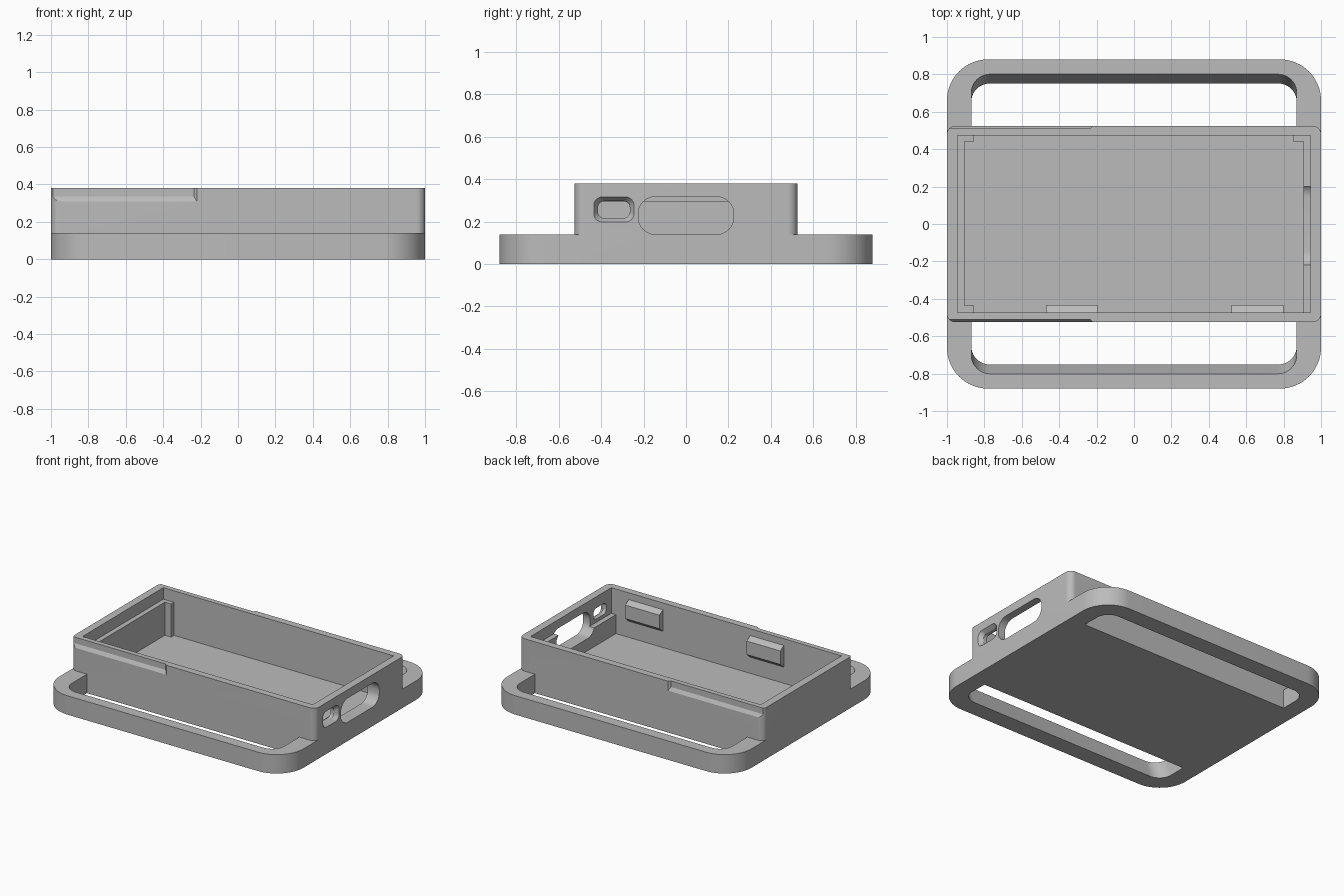
import bpy, bmesh, math

old = bpy.data.objects.get("Cube")
if old:
    bpy.data.objects.remove(old, do_unlink=True)

grey = bpy.data.materials.new("plain_grey")
grey.use_nodes = True
GREY = (0.5, 0.5, 0.5, 1)
grey.diffuse_color = GREY
grey.node_tree.nodes["Principled BSDF"].inputs["Base Color"].default_value = GREY


def rounded(u0, u1, v0, v1, r=0, steps=10):
    """Outline of a rectangle with rounded corners."""
    if r == 0:
        return [(u0, v0), (u1, v0), (u1, v1), (u0, v1)]
    pts = []
    centres = [(u1 - r, v1 - r), (u0 + r, v1 - r), (u0 + r, v0 + r), (u1 - r, v0 + r)]
    for k, (cu, cv) in enumerate(centres):
        for i in range(steps + 1):
            a = (k + i / steps) * math.pi / 2
            pts.append((cu + r * math.cos(a), cv + r * math.sin(a)))
    return pts


def loft(name, first, second):
    """Solid between two matching 3D loops."""
    bm = bmesh.new()
    a = [bm.verts.new(p) for p in first]
    b = [bm.verts.new(p) for p in second]
    bm.faces.new(a)
    bm.faces.new(b)
    for i in range(len(a)):
        j = (i + 1) % len(a)
        bm.faces.new((a[i], a[j], b[j], b[i]))
    bmesh.ops.recalc_face_normals(bm, faces=bm.faces)
    mesh = bpy.data.meshes.new(name)
    bm.to_mesh(mesh)
    bm.free()
    mesh.materials.append(grey)
    ob = bpy.data.objects.new(name, mesh)
    bpy.context.collection.objects.link(ob)
    return ob


def upright(name, outline, z0, z1, lean=0):
    """Extrude an XY outline upward, optionally leaning along y."""
    return loft(name, [(x, y + lean * z0, z0) for x, y in outline],
                [(x, y + lean * z1, z1) for x, y in outline])


def box(name, x0, x1, y0, y1, z0, z1):
    return upright(name, rounded(x0, x1, y0, y1), z0, z1)


def sideways(name, outer, x_outer, inner, x_inner):
    """Loft between YZ outlines at two x positions."""
    return loft(name, [(x_outer, y, z) for y, z in outer],
                [(x_inner, y, z) for y, z in inner])


def combine(target, tool, operation):
    mod = target.modifiers.new(operation, 'BOOLEAN')
    mod.operation = operation
    mod.solver = 'EXACT'
    mod.object = tool
    bpy.context.view_layer.objects.active = target
    bpy.ops.object.modifier_apply(modifier=mod.name)
    bpy.data.objects.remove(tool, do_unlink=True)


BASE_H, TOP, FLOOR, LEDGE = 0.14, 0.38, 0.05, 0.295
WALL_Y, IN_X, IN_Y = 0.525, 0.943, 0.473

# Base plate with a leaning strap slot on each long side
case = upright("strap_case", rounded(-1, 1, -0.88, 0.88, 0.22, 16), 0, BASE_H)
for s in (1, -1):
    edges = sorted((s * 0.38, s * 0.752))
    slot = upright("slot_cutter", rounded(-0.87, 0.87, *edges, 0.1), -0.05, 0.19, s * 0.35)
    combine(case, slot, 'DIFFERENCE')

# Open tray body
combine(case, upright("body", rounded(-1, 1, -WALL_Y, WALL_Y, 0.045), 0, TOP), 'UNION')
combine(case, box("cavity_cutter", -IN_X, IN_X, -IN_Y, IN_Y, FLOOR, 0.5), 'DIFFERENCE')

# Inner support ledges and corner posts
low = FLOOR - 0.01
supports = [
    (-0.96, -0.907, -0.49, 0.49, LEDGE),
    (-0.96, -0.855, 0.44, 0.49, LEDGE),
    (-0.96, -0.855, -0.49, -0.435, LEDGE),
    (0.905, 0.96, 0, 0.49, LEDGE),
    (0.85, 0.96, 0.44, 0.49, LEDGE),
    (0.905, 0.96, -0.49, 0.01, 0.19),
]
for x0, x1, y0, y1, top in supports:
    combine(case, box("support", x0, x1, y0, y1, low, top), 'UNION')

# Wedge clips on the front wall
clip = [(-0.49, 0.33), (-0.473, 0.33), (-0.432, 0.305), (-0.432, 0.205),
        (-0.473, 0.17), (-0.49, 0.17)]
for x0, x1 in ((-0.47, -0.195), (0.52, 0.8)):
    combine(case, sideways("clip", clip, x0, clip, x1), 'UNION')

# Large oblong opening and small tapered port in the end wall
opening = rounded(-0.225, 0.225, 0.14, 0.317, 0.08)
combine(case, sideways("opening_cutter", opening, 1.1, opening, 0.8), 'DIFFERENCE')
port_out = rounded(-0.435, -0.245, 0.198, 0.316, 0.04)
port_in = rounded(-0.415, -0.265, 0.216, 0.296, 0.03)
combine(case, sideways("port_cutter", port_out, 1.0001, port_in, 0.97), 'DIFFERENCE')
combine(case, sideways("port_hole_cutter", port_in, 0.98, port_in, 0.9), 'DIFFERENCE')

# Shallow bevelled rim recess on both long sides
for s in (1, -1):
    def section(y, x1, z0):
        return [(x, s * y, z) for x, z in rounded(-1.2, x1, z0, 0.5)]
    recess = loft("recess_cutter", section(0.54, -0.205, 0.285), section(0.51, -0.235, 0.335))
    combine(case, recess, 'DIFFERENCE')

# Smooth rounded corners, crisp edges
bpy.ops.object.select_all(action='DESELECT')
case.select_set(True)
bpy.context.view_layer.objects.active = case
bpy.ops.object.shade_smooth_by_angle(angle=math.radians(30))
